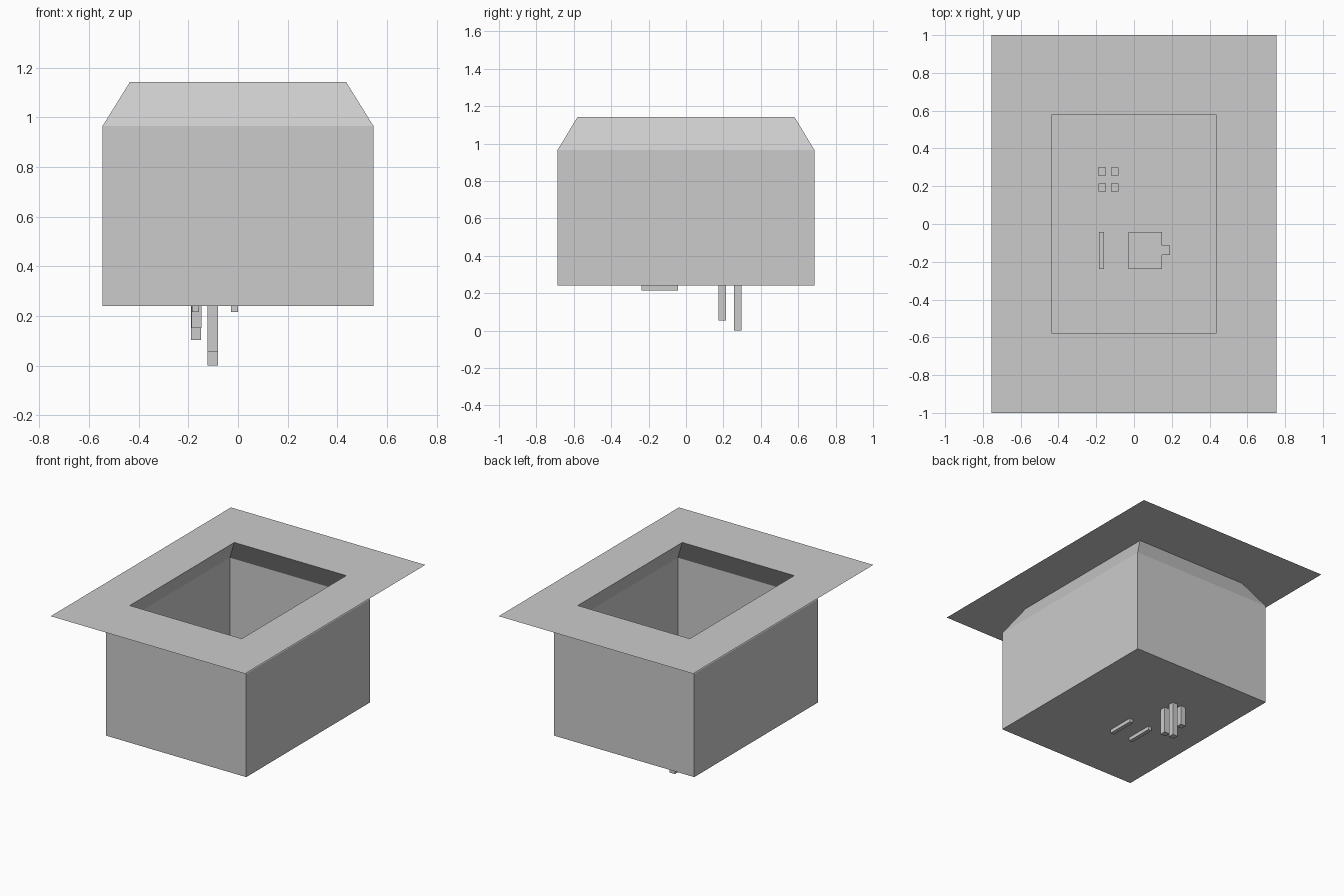
import bpy, bmesh

if "Cube" in bpy.data.objects:
    bpy.data.objects.remove(bpy.data.objects["Cube"])


def make_object(name, bm):
    mesh = bpy.data.meshes.new(name)
    bm.to_mesh(mesh)
    bm.free()
    obj = bpy.data.objects.new(name, mesh)
    bpy.context.collection.objects.link(obj)
    return obj


def box(name, x0, x1, y0, y1, z0, z1):
    bm = bmesh.new()
    bmesh.ops.create_cube(bm, size=1)
    for v in bm.verts:
        v.co = (x1 if v.co.x > 0 else x0,
                y1 if v.co.y > 0 else y0,
                z1 if v.co.z > 0 else z0)
    return make_object(name, bm)


FLOOR = 0.24

# Thin open shell: floor, straight walls, tapered shoulder and flat flange
bm = bmesh.new()
levels = [(0.545, 0.687, FLOOR), (0.545, 0.687, 0.965),
          (0.435, 0.58, 1.142), (0.755, 1.0, 1.142)]
rings = [[bm.verts.new((sx * x, sy * y, z))
          for sx, sy in ((-1, -1), (1, -1), (1, 1), (-1, 1))]
         for x, y, z in levels]
bm.faces.new(rings[0][::-1])
for low, high in zip(rings, rings[1:]):
    for i in range(4):
        j = (i + 1) % 4
        bm.faces.new((low[i], low[j], high[j], high[i]))
make_object("flanged_box", bm)

# Four pegs of different lengths passing through the floor
pegs = [(-0.188, 0.173, 0.152), (-0.122, 0.173, 0.055),
        (-0.19, 0.256, 0.102), (-0.122, 0.256, 0.0)]
for i, (x, y, z) in enumerate(pegs):
    box(f"peg_{i + 1}", x, x + 0.041, y, y + 0.042, z, FLOOR + 0.03)

# Two bars reaching just below the floor
box("left_bar", -0.185, -0.158, -0.238, -0.043, 0.215, FLOOR + 0.1)
box("right_bar", -0.028, 0.0, -0.238, -0.043, 0.215, FLOOR + 0.05)

# Small notched block standing on the floor inside
bm = bmesh.new()
outline = [(-0.028, -0.238), (0.147, -0.238), (0.147, -0.165), (0.19, -0.165),
           (0.19, -0.115), (0.147, -0.115), (0.147, -0.043), (-0.028, -0.043)]
face = bm.faces.new([bm.verts.new((x, y, FLOOR + 0.002)) for x, y in outline])
top = bmesh.ops.extrude_face_region(bm, geom=[face], use_keep_orig=True)["geom"]
bmesh.ops.translate(bm, vec=(0, 0, 0.15),
                    verts=[g for g in top if isinstance(g, bmesh.types.BMVert)])
bmesh.ops.recalc_face_normals(bm, faces=bm.faces)
make_object("inner_block", bm)
